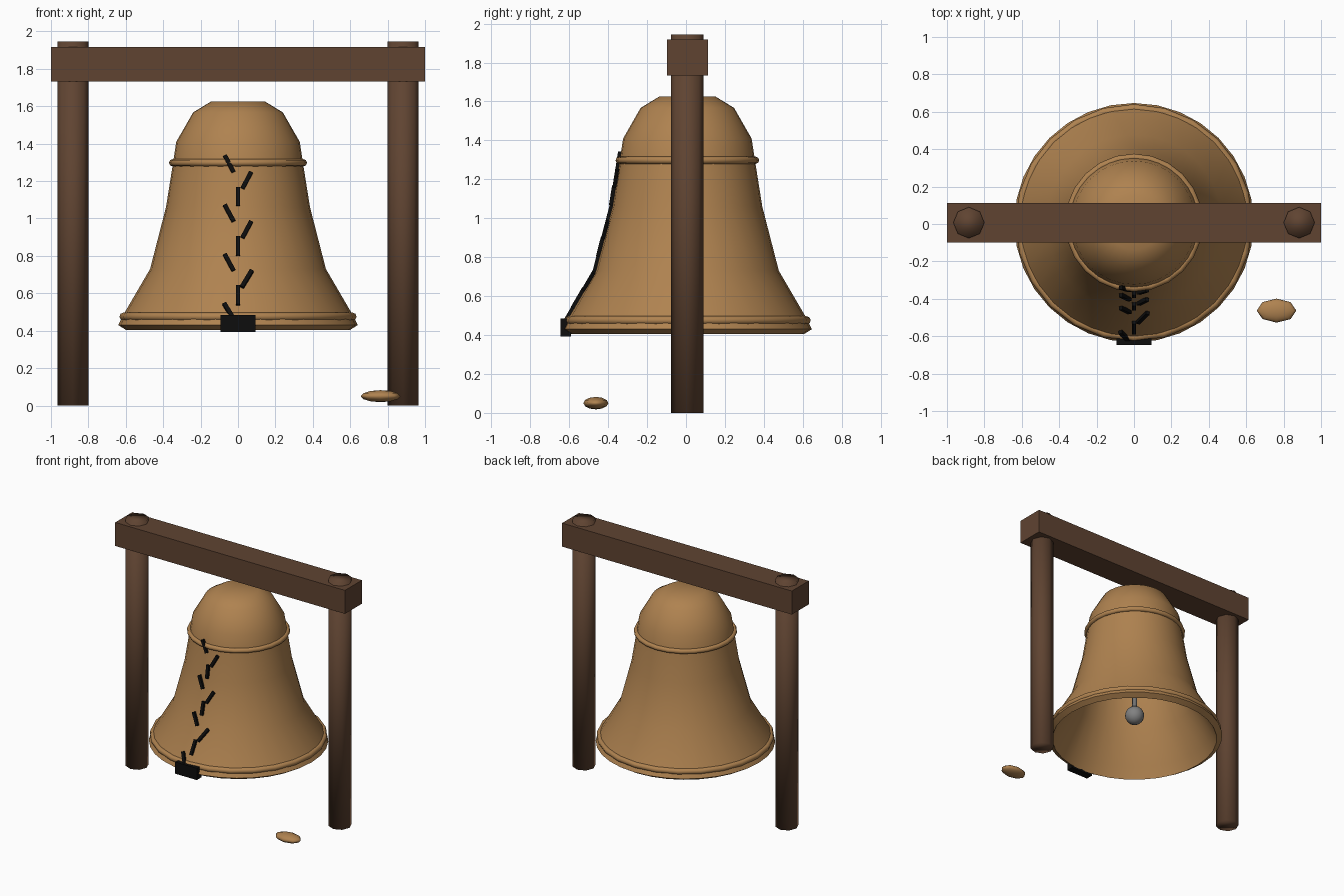
import bpy, bmesh, math
from mathutils import Matrix, Vector

cube = bpy.data.objects.get("Cube")
if cube:
    bpy.data.objects.remove(cube, do_unlink=True)

CY = 0.007  # y of the bell axis


def material(name, rgb):
    m = bpy.data.materials.new(name)
    m.use_nodes = True
    m.diffuse_color = (*rgb, 1)
    m.node_tree.nodes["Principled BSDF"].inputs["Base Color"].default_value = (*rgb, 1)
    return m


bronze = material("bronze", (0.43, 0.225, 0.08))
wood = material("dark wood", (0.115, 0.057, 0.031))
black = material("crack black", (0.004, 0.004, 0.004))
iron = material("iron grey", (0.22, 0.22, 0.22))


def finish(name, mat, angle=None):
    ob = bpy.context.object
    ob.name = ob.data.name = name
    ob.data.materials.append(mat)
    if angle is not None:
        bpy.ops.object.shade_smooth_by_angle(angle=math.radians(angle))
    return ob


def box(name, mat, loc, size, rot=(0, 0, 0)):
    bpy.ops.mesh.primitive_cube_add(size=1, location=loc, rotation=rot)
    ob = finish(name, mat)
    ob.scale = size
    return ob


def rod(name, mat, x, r, z0, z1, sides):
    bpy.ops.mesh.primitive_cylinder_add(vertices=sides, radius=r, depth=z1 - z0,
                                        location=(x, CY, (z0 + z1) / 2))
    return finish(name, mat, 180)


def band(name, radius, thickness, z):
    bpy.ops.mesh.primitive_torus_add(major_radius=radius, minor_radius=thickness,
                                     major_segments=24, minor_segments=8,
                                     location=(0, CY, z))
    return finish(name, bronze, 180)


# Timber frame
for side, x in (("left", 0.883), ("right", -0.883)):
    rod(side + "_post", wood, x, 0.083, 0, 1.945, 8)
box("cross_beam", wood, (0, CY, 1.825), (2, 0.21, 0.185))

# Bell shell: outer profile from crown to lip, then back up the inside
outer = [(0, 1.625), (0.145, 1.625), (0.24, 1.567), (0.33, 1.41), (0.35, 1.28),
         (0.385, 1.06), (0.47, 0.73), (0.61, 0.49), (0.64, 0.43)]
inner = [(0.6, 0.405), (0.56, 0.49), (0.43, 0.73), (0.345, 1.06),
         (0.29, 1.39), (0.2, 1.53), (0, 1.57)]
bm = bmesh.new()
verts = [bm.verts.new((r, 0, z)) for r, z in outer + inner]
edges = [bm.edges.new(pair) for pair in zip(verts, verts[1:])]
bmesh.ops.spin(bm, geom=verts + edges, cent=(0, 0, 0), axis=(0, 0, 1),
               angle=math.tau, steps=32, use_duplicate=False)
bmesh.ops.remove_doubles(bm, verts=bm.verts, dist=0.0005)
bmesh.ops.recalc_face_normals(bm, faces=bm.faces)
mesh = bpy.data.meshes.new("bell")
bm.to_mesh(mesh)
bm.free()
bell = bpy.data.objects.new("bell", mesh)
bell.location.y = CY
bpy.context.collection.objects.link(bell)
bpy.ops.object.select_all(action='DESELECT')
bell.select_set(True)
bpy.context.view_layer.objects.active = bell
finish("bell", bronze, 65)

# Raised bands
band("shoulder_band", 0.35, 0.019, 1.298)
band("rim_band", 0.612, 0.022, 0.475)

# Clapper
rod("clapper_rod", iron, 0, 0.018, 0.6, 1.58, 10)
bpy.ops.mesh.primitive_uv_sphere_add(segments=16, ring_count=10, radius=0.07,
                                     location=(0, CY, 0.6))
finish("clapper_ball", iron, 180)


def wall(z):
    """Outer radius and slope of the bell at a height."""
    for (r1, z1), (r0, z0) in zip(outer[1:], outer[2:]):
        if z0 <= z <= z1:
            slope = (r1 - r0) / (z1 - z0)
            return r0 + slope * (z - z0), slope


# Zigzag crack laid on the front wall
for i in range(10):
    z = 1.293 - 0.088 * i
    x, lean = ((-0.047, -0.48), (0.047, 0.48), (0, 0))[i % 3]
    r, slope = wall(z)
    y = CY - math.sqrt(r * r - x * x) - 0.009
    up = Vector((0, -slope, 1)).normalized()
    side = Vector((1, 0, 0))
    out = up.cross(side)
    turn = Matrix((side, out, up)).transposed() @ Matrix.Rotation(lean, 3, 'Y')
    length = 0.1 * math.sqrt(1 + slope * slope)
    box(f"crack_{i + 1}", black, (x, y, z), (0.022, 0.02, length), turn.to_euler())

# Broken gap in the rim and the chip on the ground
box("rim_gap", black, (0, -0.618, 0.438), (0.188, 0.056, 0.092))
bpy.ops.mesh.primitive_uv_sphere_add(segments=8, ring_count=6, radius=1,
                                     location=(0.762, -0.463, 0.05))
chip = finish("fallen_chip", bronze, 180)
chip.scale = (0.106, 0.064, 0.032)
